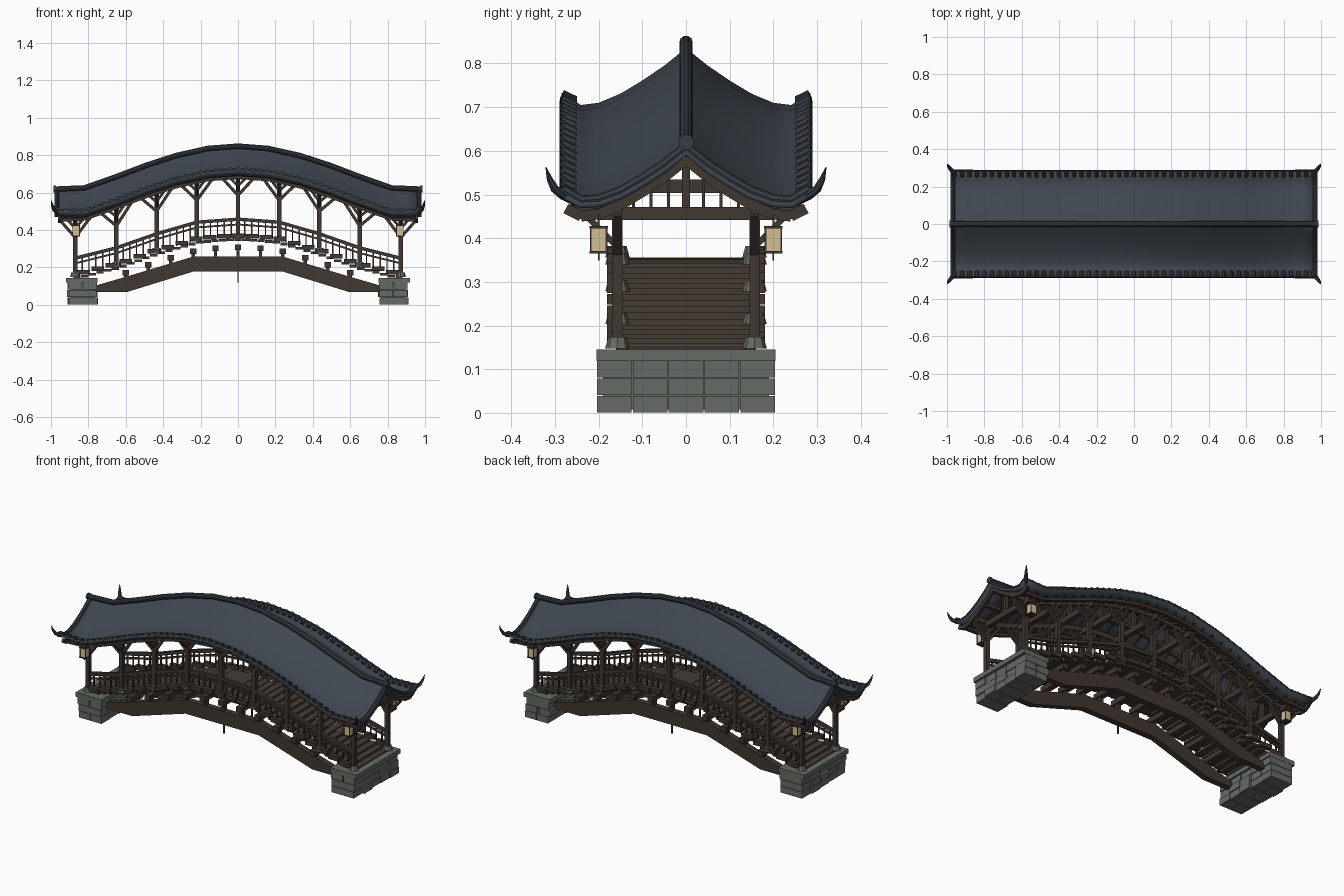
import bpy, bmesh, math, random
from mathutils import Vector, Matrix

if "Cube" in bpy.data.objects:
    bpy.data.objects.remove(bpy.data.objects["Cube"])
random.seed(4)

def mat(name, c):
    m = bpy.data.materials.new(name)
    m.diffuse_color = (*c, 1)
    m.use_nodes = True
    m.node_tree.nodes["Principled BSDF"].inputs["Base Color"].default_value = m.diffuse_color
    return m

ROOF = mat("slate_tile", (.050, .062, .078))
TRIM = mat("dark_tile_trim", (.036, .045, .056))
WOOD = mat("dark_timber", (.052, .038, .029))
DECK = mat("deck_timber", (.060, .045, .034))
STONE = mat("grey_stone", (.130, .148, .125))
GLOW = mat("lantern_paper", (.66, .52, .29))

def lerp(pts, x):
    x = abs(x)
    for (a, p), (b, q) in zip(pts, pts[1:]):
        if x <= b:
            return p + (q - p) * (x - a) / (b - a)
    return pts[-1][1]

# Arch profiles: roof height along x, roof drop across y, deck height along x
ridge = lambda x: lerp([(0, .835), (.16, .823), (.33, .785), (.49, .733), (.65, .672), (.82, .612), (.98, .605)], x)
drop = lambda y: lerp([(0, 0), (.05, -.04), (.1, -.074), (.15, -.104), (.2, -.125), (.24, -.13), (.283, -.108)], y)
deck = lambda x: lerp([(0, .358), (.12, .353), (.22, .342), (.435, .28), (.65, .205), (.87, .15)], x)
POSTS = [0, .22, .435, .65, .87]
POSTS = [-x for x in POSTS[:0:-1]] + POSTS
ROOFX = [-.98, -.9, -.82, -.65, -.49, -.33, -.16, 0, .16, .33, .49, .65, .82, .9, .98]
SIDES = (-1, 1)

class Part:
    """Collects repeated pieces into one named object."""
    def __init__(self, name, material):
        self.name, self.material, self.bm = name, material, bmesh.new()

    def box(self, c, s, rot=None):
        m = Matrix.Translation(c) @ (rot or Matrix()) @ Matrix.Diagonal((*s, 1))
        bmesh.ops.create_cube(self.bm, size=1, matrix=m)

    def beam(self, a, b, w, h):
        a, b = Vector(a), Vector(b)
        rot = (b - a).to_track_quat('X', 'Z').to_matrix().to_4x4()
        self.box((a + b) / 2, ((b - a).length, w, h), rot)

    def beams(self, pts, w, h):
        for a, b in zip(pts, pts[1:]):
            self.beam(a, b, w, h)

    def cyl(self, c, r1, r2, d, n=8, rot=None):
        bmesh.ops.create_cone(self.bm, cap_ends=True, segments=n, radius1=r1, radius2=r2, depth=d,
                              matrix=Matrix.Translation(c) @ (rot or Matrix()))

    def tube(self, pts, radii, n=10):
        pts, rings = [Vector(p) for p in pts], []
        for i, p in enumerate(pts):
            d = pts[min(i + 1, len(pts) - 1)] - pts[max(i - 1, 0)]
            q = d.to_track_quat('X', 'Z')
            rings.append([self.bm.verts.new(p + q @ Vector((0, math.cos(t), math.sin(t))) * radii[i])
                          for t in (2 * math.pi * k / n for k in range(n))])
        for a, b in zip(rings, rings[1:]):
            for k in range(n):
                self.bm.faces.new((a[k], a[(k + 1) % n], b[(k + 1) % n], b[k]))
        self.bm.faces.new(rings[0][::-1])
        self.bm.faces.new(rings[-1])

    def done(self, smooth=False):
        bmesh.ops.recalc_face_normals(self.bm, faces=self.bm.faces)
        me = bpy.data.meshes.new(self.name)
        self.bm.to_mesh(me)
        ob = bpy.data.objects.new(self.name, me)
        bpy.context.collection.objects.link(ob)
        me.materials.append(self.material)
        if smooth:
            bpy.context.view_layer.objects.active = ob
            ob.select_set(True)
            bpy.ops.object.shade_smooth_by_angle(angle=math.radians(35))
            ob.select_set(False)
        return ob

# Stone abutments
p = Part("stone_abutments", STONE)
for s in SIDES:
    p.box((s * .83, 0, .065), (.13, .38, .115))
    for row in range(3):
        for col in range(5):
            for k in (0, 1):
                j = random.uniform(-.008, .008)
                p.box((s * (.793 + .077 * k + j), -.164 + .082 * col, .02 + .04 * row), (.073, .079, .038))
    p.box((s * .835, 0, .132), (.17, .41, .026))
p.done()

# Bent side girders
p = Part("arch_girders", WOOD)
prof = [(-.79, .07), (-.59, .07), (-.24, .178), (.24, .178), (.59, .07), (.79, .07),
        (.79, .095), (.6, .15), (.24, .258), (-.24, .258), (-.6, .15), (-.79, .095)]
for s in SIDES:
    a = [p.bm.verts.new((x, s * .13 - .018, z)) for x, z in prof]
    b = [p.bm.verts.new((x, s * .13 + .018, z)) for x, z in prof]
    p.bm.faces.new(a); p.bm.faces.new(b[::-1])
    for k in range(12):
        p.bm.faces.new((a[k], a[k - 1], b[k - 1], b[k]))
    p.box((0, s * .13, .15), (.008, .008, .06))
p.done()

# Cross joists on short stems
p = Part("cross_joists", WOOD)
for i in range(-5, 6):
    x = i * .12
    z = deck(x) - .05
    p.box((x, 0, z), (.034, .33, .03))
    for s in SIDES:
        p.box((x, s * .13, z - .04), (.018, .03, .06))
p.done()

# Stepped deck planks and kerb blocks
p = Part("deck_planks", DECK)
for i in range(-21, 22):
    x = i * .041
    p.box((x, 0, deck(x) - .009), (.039, .32, .014))
p.done()
p = Part("kerb_blocks", WOOD)
for s in SIDES:
    for i in range(-11, 12):
        x = i * .075
        p.box((x, s * .168, deck(x) + .012), (.068, .026, .024))
p.done()

# Posts and their stone bases
p, q = Part("posts", WOOD), Part("post_bases", STONE)
for x in POSTS:
    for s in SIDES:
        z0, z1 = deck(x), ridge(x) - .125
        p.box((x, s * .157, (z0 + z1) / 2), (.024, .024, z1 - z0))
        q.cyl((x, s * .157, z0 + .011), .028, .021, .026)
p.done(); q.done()

# Railings with balusters
p = Part("railings", WOOD)
for s in SIDES:
    for h, w in ((.1, .018), (.072, .01)):
        p.beams([(x, s * .157, deck(x) + h) for x in POSTS], w, w)
    for a, b in zip(POSTS, POSTS[1:]):
        for k in range(1, 6):
            x = a + (b - a) * k / 6
            p.box((x, s * .157, deck(x) + .05), (.007, .007, .09))
p.done()

# Bracket arms, tie beams and eave outriggers
p = Part("frame_brackets", WOOD)
for x in POSTS:
    p.box((x, 0, ridge(x) - .153), (.026, .4, .03))
    p.box((x, 0, ridge(x) - .085), (.018, .018, .13))
    for s in SIDES:
        for d in SIDES:
            xe = x + d * .085
            p.beam((x, s * .157, ridge(x) - .25), (xe, s * .157, ridge(xe) - .15), .018, .016)
            xe = x + d * .045
            p.beam((x, s * .157, ridge(x) - .2), (xe, s * .157, ridge(xe) - .15), .014, .014)
        p.beam((x, s * .157, ridge(x) - .23), (x, s * .235, ridge(x) - .152), .014, .014)
p.done()

# Purlins along the roof
p = Part("roof_purlins", WOOD)
xs = [-.96] + ROOFX[1:-1] + [.96]
p.beams([(x, 0, ridge(x) - .032) for x in xs], .022, .026)
for s in SIDES:
    for y, h in ((.08, .018), (.157, .028), (.24, .016)):
        p.beams([(x, s * y, ridge(x) + drop(y) - .016 - h / 2) for x in xs], .02, h)
p.done()

# Rafters
p = Part("rafters", WOOD)
for i in range(-15, 16):
    x = i * .0625
    for s in SIDES:
        p.beams([(x, s * y, ridge(x) + drop(y) - .02) for y in (.005, .1, .2, .265)], .012, .012)
p.done()

# Gable barge boards and slats
p = Part("gable_boards", WOOD)
for e in SIDES:
    for s in SIDES:
        p.beams([(e * .955, s * y, ridge(.955) + drop(y) - .026) for y in (0, .05, .1, .15, .2, .24, .275)], .014, .024)
    for i in range(-3, 4):
        y = i * .04
        z1 = ridge(.87) + drop(y) - .015
        p.box((e * .87, y, (z1 + .455) / 2), (.007, .007, z1 - .455))
p.done()

# Curved roof skin
p = Part("roof", ROOF)
ys = [0, .05, .1, .15, .2, .24, .283]
ys = [-y for y in ys[:0:-1]] + ys
lift = lambda x, y: .012 * max(0, abs(x) - .82) / .16 * (abs(y) / .283) ** 2
g = [[p.bm.verts.new((x, y, ridge(x) + drop(y) + lift(x, y))) for y in ys] for x in ROOFX]
for a, b in zip(g, g[1:]):
    for k in range(len(ys) - 1):
        p.bm.faces.new((a[k], b[k], b[k + 1], a[k + 1]))
ob = p.done(True)
m = ob.modifiers.new("thickness", 'SOLIDIFY')
m.thickness, m.offset = .015, -1

# Ridge roll, gable rolls and corner horns
p = Part("roof_rolls", TRIM)
p.tube([(x, 0, ridge(x) + .014) for x in ROOFX], [.015] * len(ROOFX))
for e in SIDES:
    p.cyl((e * .98, 0, .62), .018, .018, .012, 12, Matrix.Rotation(math.pi / 2, 4, 'Y'))
    for s in SIDES:
        p.tube([(e * .97, s * y, ridge(.97) + drop(y) + lift(.97, y) + .003) for y in ys[6:]], [.012] * 7, 8)
        p.tube([(e * .955, s * .25, .49), (e * .972, s * .283, .5), (e * .985, s * .3, .512),
                (e * .994, s * .312, .535), (e, s * .321, .563)], [.013, .012, .01, .007, .001], 8)
p.done(True)

# Eave tile ends and edge band
p = Part("eave_tiles", TRIM)
for s in SIDES:
    p.beams([(x, s * .281, ridge(x) - .112 + lift(x, .28)) for x in ROOFX], .008, .018)
    for i in range(-24, 25):
        x = i * .04
        p.cyl((x, s * .269, ridge(x) - .113 + lift(x, .27)), .011, .011, .034, 8,
              Matrix.Rotation(math.pi / 2 + s * .45, 4, 'X'))
p.done()

# Hanging lanterns
p, q = Part("lantern_paper", GLOW), Part("lantern_frames", WOOD)
for e in SIDES:
    for s in SIDES:
        x, y = e * .865, s * .2
        p.box((x, y, .397), (.034, .034, .052))
        for z in (.368, .425):
            q.box((x, y, z), (.042, .042, .006))
        for a in SIDES:
            for b in SIDES:
                q.box((x + a * .018, y + b * .018, .397), (.004, .004, .056))
        q.box((x, y, .44), (.005, .005, .03))
        q.box((x, y, .358), (.004, .004, .018))
p.done(); q.done()
